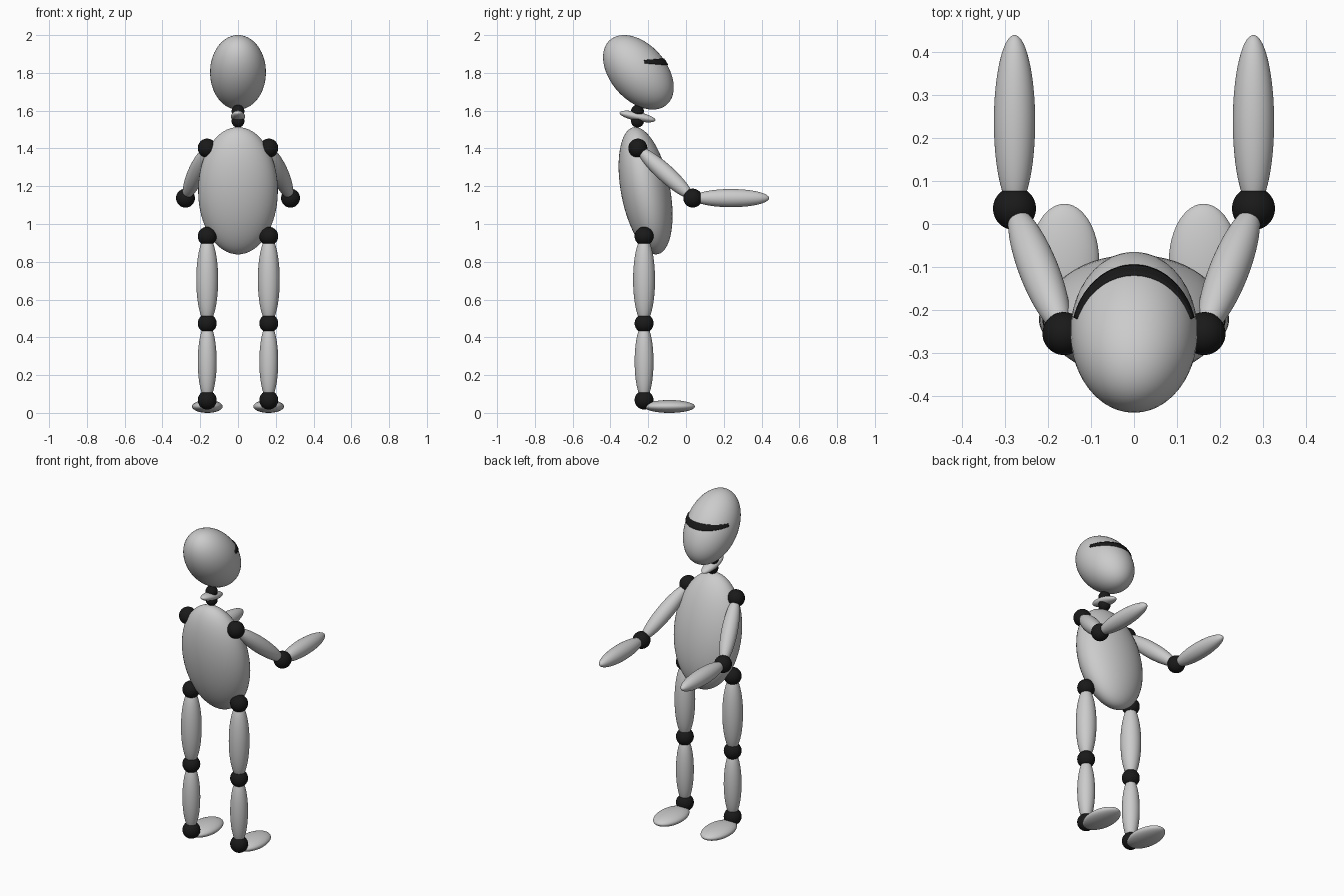
import bpy, bmesh, math
from mathutils import Vector, Matrix

if "Cube" in bpy.data.objects:
    bpy.data.objects.remove(bpy.data.objects["Cube"])

black = bpy.data.materials.new("black")
black.diffuse_color = (0.01, 0.01, 0.01, 1)
black.use_nodes = True
black.node_tree.nodes["Principled BSDF"].inputs["Base Color"].default_value = black.diffuse_color


def add_object(name, bm, mat=None):
    for f in bm.faces:
        f.smooth = True
    me = bpy.data.meshes.new(name)
    bm.to_mesh(me)
    bm.free()
    ob = bpy.data.objects.new(name, me)
    bpy.context.collection.objects.link(ob)
    if mat:
        me.materials.append(mat)
    return ob


def ellipsoid(name, centre, radii, rot=None, mat=None):
    bm = bmesh.new()
    bmesh.ops.create_uvsphere(bm, u_segments=48, v_segments=32, radius=1)
    m = Matrix.Translation(centre) @ (rot or Matrix()) @ Matrix.Diagonal((*radii, 1))
    bmesh.ops.transform(bm, matrix=m, verts=bm.verts)
    return add_object(name, bm, mat)


def joint(name, centre, r=0.05):
    return ellipsoid(name, centre, (r, r, r), mat=black)


def limb(name, a, b, r):
    # Ellipsoid whose tips touch both joint centres
    a, b = Vector(a), Vector(b)
    rot = (b - a).to_track_quat('Z', 'Y').to_matrix().to_4x4()
    return ellipsoid(name, (a + b) / 2, (r, r, (b - a).length / 2), rot)


def tilt(deg):
    return Matrix.Rotation(math.radians(deg), 4, 'X')


# Body, neck and head
ellipsoid("torso", (0, -0.214, 1.176), (0.211, 0.130, 0.342), tilt(10.8))
joint("neck_lower_joint", (0, -0.257, 1.545), 0.034)
joint("neck_upper_joint", (0, -0.257, 1.597), 0.034)
ellipsoid("neck", (0, -0.257, 1.569), (0.037, 0.097, 0.024), tilt(-12))
head_c = Vector((0, -0.252, 1.803))
head_r = Vector((0.148, 0.148, 0.228))
head_rot = tilt(41.3)
ellipsoid("head", head_c, head_r, head_rot)

# Visor: tapered band wrapped on the head surface
inv = (Matrix.Diagonal((*head_r, 1)).inverted() @ head_rot.inverted()).to_3x3()
bm = bmesh.new()
rows = []
for i in range(41):
    t = math.radians(-71 + 142 * i / 40)
    h = 0.017 * (0.25 + 0.75 * math.cos(t))
    row = []
    for v in (-1, -0.5, 0, 0.5, 1):
        # cast a horizontal ray from the axis of the head outwards
        o = Vector((0, -0.022, 0.057 + v * h))
        d = Vector((math.sin(t) * 0.142, math.cos(t) * 0.164, 0))
        p, q = inv @ o, inv @ d
        a, b, c = q.dot(q), p.dot(q), p.dot(p) - 1
        k = (-b + math.sqrt(b * b - a * c)) / a
        row.append(bm.verts.new(head_c + o + d * (k + 0.035)))
    rows.append(row)
for r0, r1 in zip(rows, rows[1:]):
    for j in range(4):
        bm.faces.new((r0[j], r0[j + 1], r1[j + 1], r1[j]))
bmesh.ops.recalc_face_normals(bm, faces=bm.faces)
if sum((f.normal.y for f in bm.faces)) < 0:
    bmesh.ops.reverse_faces(bm, faces=bm.faces)
visor = add_object("visor", bm, black)
solid = visor.modifiers.new("thickness", 'SOLIDIFY')
solid.thickness = 0.015
solid.offset = -1

# Arms and legs on both sides
for side, s in (("left", -1), ("right", 1)):
    shoulder = (s * 0.163, -0.255, 1.402)
    elbow = (s * 0.278, 0.036, 1.137)
    hand = (s * 0.278, 0.440, 1.137)
    hip = (s * 0.163, -0.222, 0.935)
    knee = (s * 0.163, -0.222, 0.474)
    ankle = (s * 0.163, -0.222, 0.068)
    for name, p in (("shoulder", shoulder), ("elbow", elbow), ("hip", hip),
                    ("knee", knee), ("ankle", ankle)):
        joint(f"{side}_{name}_joint", p)
    limb(f"{side}_upper_arm", shoulder, elbow, 0.046)
    limb(f"{side}_forearm", elbow, hand, 0.048)
    limb(f"{side}_thigh", hip, knee, 0.058)
    limb(f"{side}_shin", knee, ankle, 0.050)
    ellipsoid(f"{side}_foot", (s * 0.162, -0.088, 0.034), (0.081, 0.135, 0.034))
